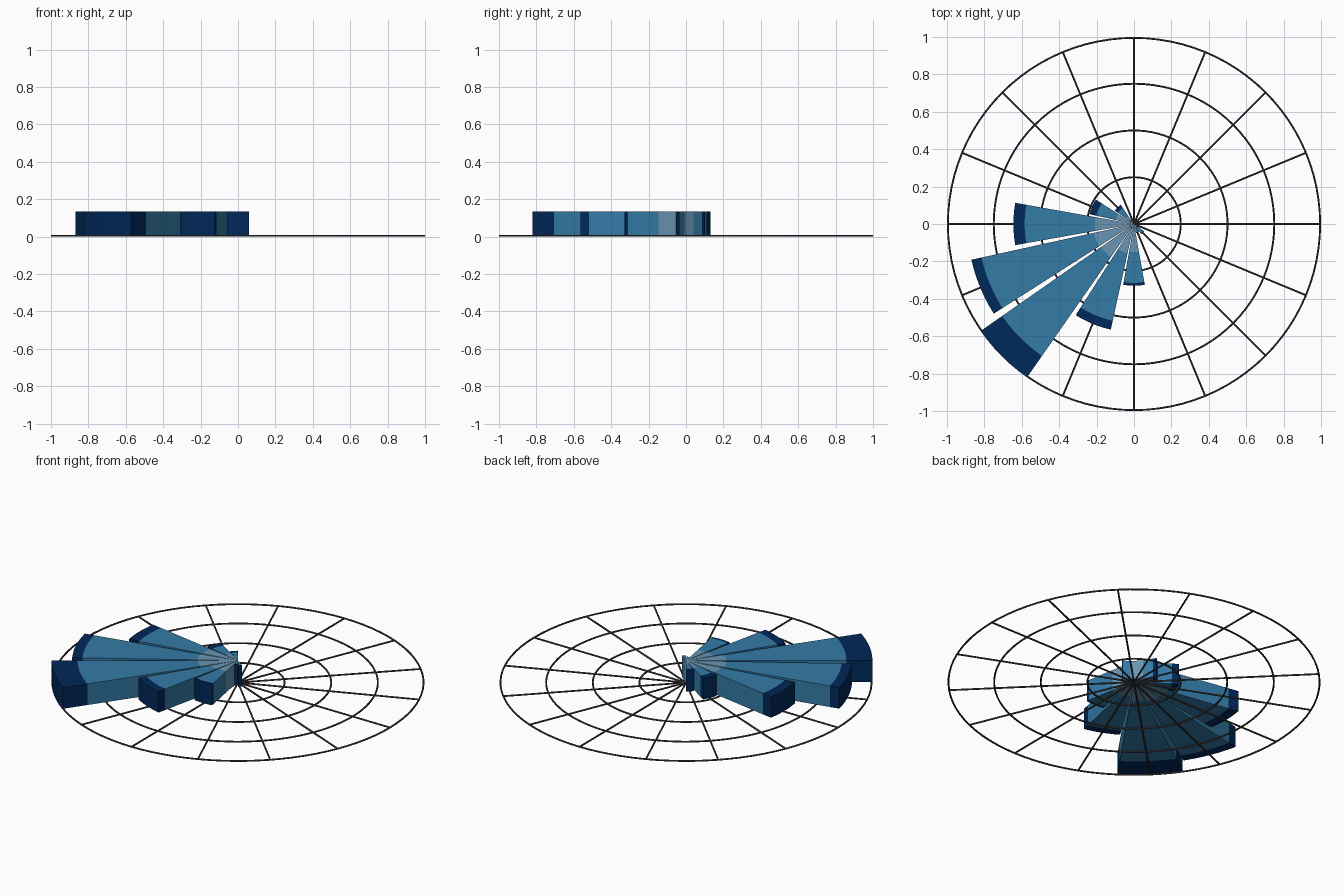
import bpy
import bmesh
from math import cos, sin, radians

cube = bpy.data.objects.get("Cube")
if cube:
    bpy.data.objects.remove(cube, do_unlink=True)


def material(name, color):
    m = bpy.data.materials.new(name)
    m.use_nodes = True
    m.diffuse_color = color
    m.node_tree.nodes["Principled BSDF"].inputs["Base Color"].default_value = color
    return m


wire = material("charcoal wire", (0.06, 0.052, 0.052, 1))
pale = material("pale blue grey", (0.138, 0.30, 0.456, 1))
blue = material("mid blue", (0.034, 0.20, 0.39, 1))
navy = material("navy", (0.0, 0.021, 0.10, 1))

WIRE = 0.005          # radius of the grid wires
BASE, TOP = 0.01, 0.135
HALF = 10.1           # half the angle of a petal
STEPS = 6


def polar(r, degrees, z):
    a = radians(degrees)
    return (r * cos(a), r * sin(a), z)


def sector(name, angle, inner, outer, mat):
    """Solid slice of a ring, extruded up from its flat outline."""
    bm = bmesh.new()
    turns = [angle - HALF + 2 * HALF * i / STEPS for i in range(STEPS + 1)]
    outline = [polar(outer, t, BASE) for t in turns]
    if inner > 0:
        outline += [polar(inner, t, BASE) for t in reversed(turns)]
    else:
        outline.append((0, 0, BASE))
    face = bm.faces.new([bm.verts.new(p) for p in outline])
    new = bmesh.ops.extrude_face_region(bm, geom=[face])["geom"]
    top = [v for v in new if isinstance(v, bmesh.types.BMVert)]
    bmesh.ops.translate(bm, verts=top, vec=(0, 0, TOP - BASE))
    bmesh.ops.recalc_face_normals(bm, faces=bm.faces)
    mesh = bpy.data.meshes.new(name)
    bm.to_mesh(mesh)
    bm.free()
    mesh.materials.append(mat)
    bpy.context.collection.objects.link(bpy.data.objects.new(name, mesh))


# Circular grid wires
for i in range(1, 5):
    bpy.ops.mesh.primitive_torus_add(
        major_radius=i / 4 - WIRE * (i == 4), minor_radius=WIRE,
        major_segments=96, minor_segments=8, location=(0, 0, WIRE))
    ring = bpy.context.object
    ring.name = f"grid_ring_{i}"
    ring.data.materials.append(wire)
    bpy.ops.object.shade_smooth_by_angle()

# Straight grid wires, each crossing the whole circle
for i in range(8):
    bpy.ops.mesh.primitive_cylinder_add(
        vertices=8, radius=WIRE, depth=1.99, location=(0, 0, WIRE),
        rotation=(0, radians(90), radians(22.5 * i)))
    spoke = bpy.context.object
    spoke.name = f"grid_spoke_{i + 1}"
    spoke.data.materials.append(wire)
    bpy.ops.object.shade_smooth_by_angle()

# Petals: angle, then outer radius of the pale, blue and navy bands
petals = [
    (135, 0.05, 0.105, 0.125),
    (157.5, 0.10, 0.205, 0.243),
    (180, 0.21, 0.585, 0.645),
    (202.5, 0.22, 0.835, 0.89),
    (225, 0.215, 0.86, 1.0),
    (247.5, 0.16, 0.53, 0.578),
    (270, 0.15, 0.315, 0.33),
    (292.5, 0.02, 0.045, 0.05),
    (315, 0.02, 0.06, 0.065),
]
for n, (angle, *radii) in enumerate(petals, 1):
    inner = 0
    for band, outer, mat in zip(("inner", "middle", "outer"), radii, (pale, blue, navy)):
        sector(f"petal_{n}_{band}", angle, inner, outer, mat)
        inner = outer
